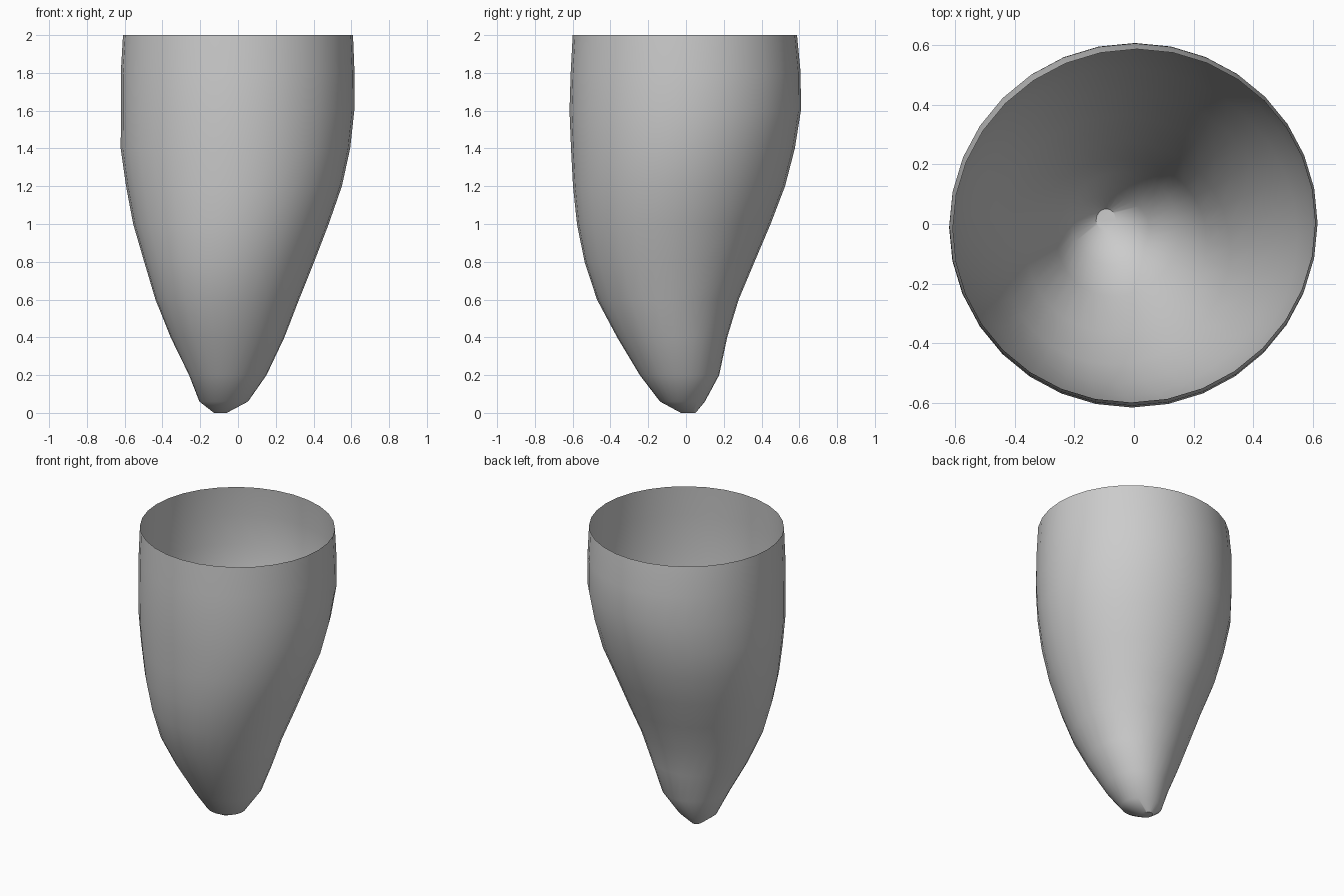
import bpy
import bmesh
from math import cos, sin, tau, radians

SIDES = 32
HARMONICS = 2

if "Cube" in bpy.data.objects:
    bpy.data.objects.remove(bpy.data.objects["Cube"], do_unlink=True)

# Height of each ring, then its reach from the axis in eight compass
# directions, counter-clockwise from +x
RINGS = {
    0.0: (-.06, -.02, .05, .11, .13, .09, .03, -.04),
    .06: (.06, .05, .10, .17, .20, .19, .14, .08),
    .2: (.15, .15, .18, .21, .26, .28, .24, .19),
    .4: (.24, .21, .23, .26, .37, .39, .36, .31),
    .6: (.31, .28, .29, .32, .46, .48, .47, .41),
    .8: (.39, .36, .38, .39, .52, .54, .53, .49),
    1.0: (.47, .44, .46, .48, .57, .58, .57, .55),
    1.2: (.55, .52, .53, .55, .60, .60, .60, .58),
    1.4: (.60, .57, .58, .60, .62, .62, .61, .60),
    1.6: (.62, .61, .61, .61, .62, .62, .62, .61),
    1.8: (.62, .61, .61, .61, .62, .62, .61, .61),
    2.0: (.61, .60, .59, .59, .61, .61, .60, .60),
}


def make_material(name, color):
    mat = bpy.data.materials.new(name)
    mat.use_nodes = True
    mat.diffuse_color = color
    mat.node_tree.nodes["Principled BSDF"].inputs["Base Color"].default_value = color
    return mat


def section_point(reach, angle):
    """Point on the smooth outline whose outward reach matches the samples."""
    count = len(reach)
    dist, slope = sum(reach) / count, 0.0
    for k in range(1, HARMONICS + 1):
        a = sum(r * cos(tau * k * i / count) for i, r in enumerate(reach)) * 2 / count
        b = sum(r * sin(tau * k * i / count) for i, r in enumerate(reach)) * 2 / count
        dist += a * cos(k * angle) + b * sin(k * angle)
        slope += k * (b * cos(k * angle) - a * sin(k * angle))
    return (dist * cos(angle) - slope * sin(angle),
            dist * sin(angle) + slope * cos(angle))


def loft_shell(name, rings, mat):
    """Thin open-topped skin through the rings, closed at the lowest one."""
    bm = bmesh.new()
    loops = []
    for z, reach in rings.items():
        points = [section_point(reach, tau * i / SIDES) for i in range(SIDES)]
        loops.append([bm.verts.new((x, y, z)) for x, y in points])
    for low, high in zip(loops, loops[1:]):
        for i in range(SIDES):
            j = (i + 1) % SIDES
            bm.faces.new((low[i], low[j], high[j], high[i]))
    bm.faces.new(list(reversed(loops[0])))
    mesh = bpy.data.meshes.new(name)
    bm.to_mesh(mesh)
    bm.free()
    mesh.materials.append(mat)
    obj = bpy.data.objects.new(name, mesh)
    bpy.context.collection.objects.link(obj)
    return obj


# Tapered cup leaning towards its front right, with a blunt tip
grey = make_material("plain grey", (0.6, 0.6, 0.6, 1.0))
cup = loft_shell("tapered_cup", RINGS, grey)
bpy.ops.object.select_all(action="DESELECT")
cup.select_set(True)
bpy.context.view_layer.objects.active = cup
bpy.ops.object.shade_smooth_by_angle(angle=radians(35))
